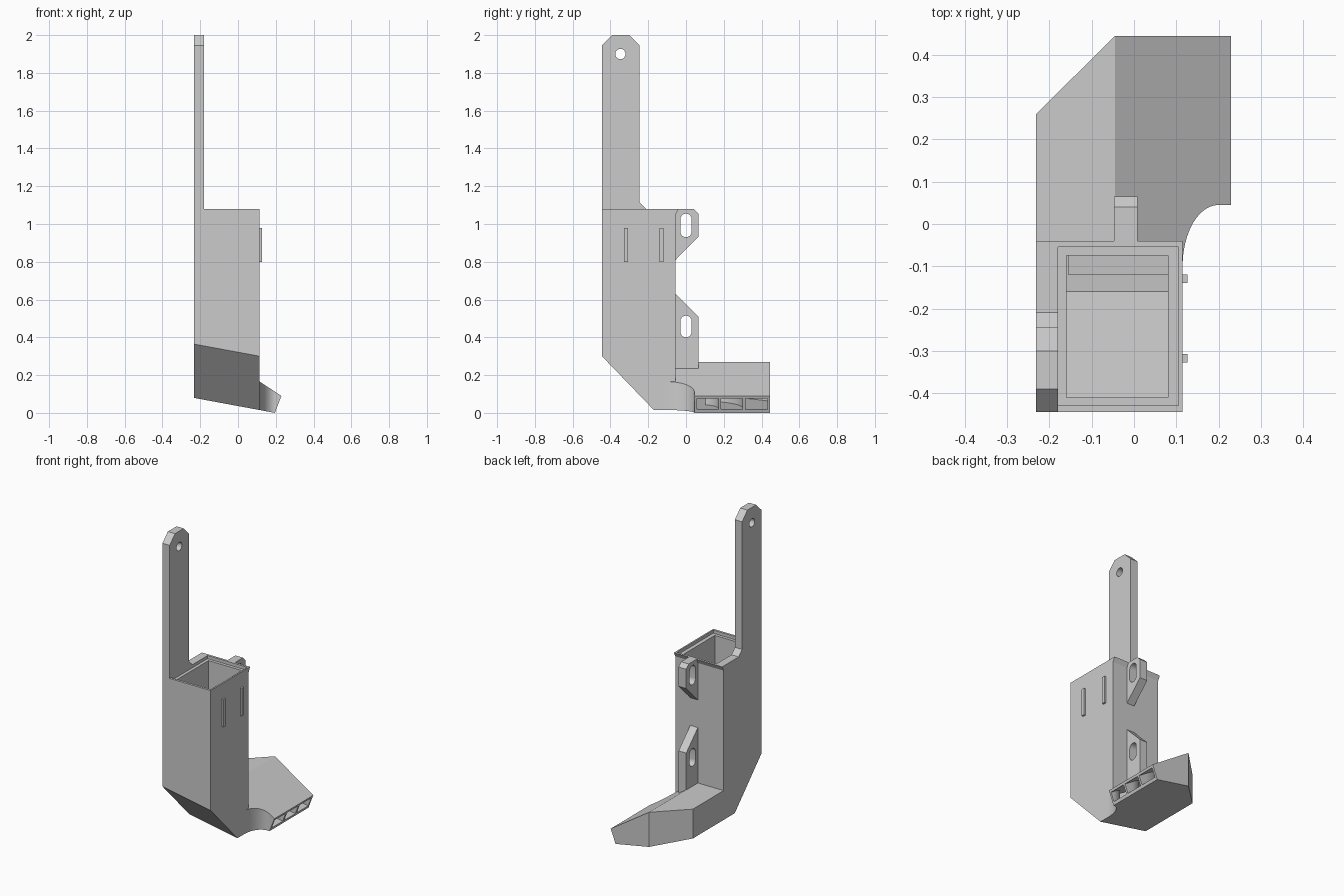
import bpy, bmesh, math

cube = bpy.data.objects.get("Cube")
if cube:
    bpy.data.objects.remove(cube, do_unlink=True)

grey = bpy.data.materials.new("plain grey")
grey.use_nodes = True
grey.diffuse_color = (0.6, 0.6, 0.6, 1)
grey.node_tree.nodes["Principled BSDF"].inputs["Base Color"].default_value = (0.6, 0.6, 0.6, 1)

LEFT, RIGHT, SLOPE = -0.232, 0.115, -0.185


def tilt(x):
    """Height change of the sloping underside at x."""
    return SLOPE * (x - RIGHT)


def prism(name, pts, axis, a, b, tilted=False):
    """Extrude a flat outline along an axis; optionally tilt its lower part."""
    bm = bmesh.new()
    place = {"x": lambda p, d: (d, p[0], p[1]),
             "y": lambda p, d: (p[0], d, p[1]),
             "z": lambda p, d: (p[0], p[1], d)}[axis]
    ends = [[bm.verts.new(place(p, d)) for p in pts] for d in (a, b)]
    for ring in ends:
        bm.faces.new(ring)
    for i in range(len(pts)):
        j = (i + 1) % len(pts)
        bm.faces.new((ends[0][i], ends[0][j], ends[1][j], ends[1][i]))
    if tilted:
        for v in bm.verts:
            if v.co.z < 0.5:
                v.co.z += tilt(v.co.x)
    bmesh.ops.recalc_face_normals(bm, faces=bm.faces)
    mesh = bpy.data.meshes.new(name)
    bm.to_mesh(mesh)
    bm.free()
    mesh.materials.append(grey)
    obj = bpy.data.objects.new(name, mesh)
    bpy.context.collection.objects.link(obj)
    return obj


def combine(obj, other, operation):
    """Apply a boolean and remove the helper."""
    mod = obj.modifiers.new("shape", "BOOLEAN")
    mod.operation, mod.solver, mod.object = operation, "EXACT", other
    bpy.context.view_layer.objects.active = obj
    bpy.ops.object.modifier_apply(modifier=mod.name)
    bpy.data.objects.remove(other, do_unlink=True)


def arc(cx, cy, rx, ry, start, end, steps):
    angles = [math.radians(start + (end - start) * i / steps) for i in range(steps + 1)]
    return [(cx + rx * math.cos(t), cy + ry * math.sin(t)) for t in angles]


def box(name, x, y, z):
    return prism(name, [(x[0], y[0]), (x[1], y[0]), (x[1], y[1]), (x[0], y[1])], "z", *z)


# Upright shaft with sloping foot and a flared rear lip
body = prism("shaft_and_duct", [(-0.445, 1.08), (-0.445, 0.3), (-0.17, 0.015),
                                (-0.055, 0.015), (-0.055, 1.05), (-0.04, 1.08)],
             "x", LEFT, RIGHT, True)

# Outlet duct: side section trimmed to its plan
duct = prism("duct", [(LEFT, 0.015 + tilt(LEFT)), (0.195, 0.015 + tilt(0.195)),
                      (0.23, 0.09), (-0.045, 0.27), (LEFT, 0.27)], "y", -0.12, 0.445)
plan = [(LEFT, -0.12), (LEFT, 0.26), (-0.045, 0.445), (0.3, 0.445), (0.3, 0.045)]
plan += arc(0.2, -0.1, 0.085, 0.145, 90, 180, 16) + [(RIGHT, -0.12)]
combine(duct, prism("plan", plan, "z", -0.1, 0.5), "INTERSECT")
combine(body, duct, "UNION")

# Hollow shaft and recessed rim
shaft = prism("shaft_hollow", [(-0.41, 1.2), (-0.41, 0.32), (-0.16, 0.045),
                               (-0.075, 0.045), (-0.075, 1.2)], "x", -0.16, 0.08, True)
combine(body, shaft, "DIFFERENCE")
combine(body, box("rim_recess", (-0.18, 0.105), (-0.43, -0.055), (1.06, 1.2)), "DIFFERENCE")

# Hollow duct with curved vanes left standing between the three outlets
hollow = prism("duct_hollow", [(-0.16, 0.035 + tilt(-0.16)), (0.3, 0.035 + tilt(0.3)),
                               (0.3, 0.075), (0.222, 0.075), (-0.05, 0.25), (-0.16, 0.25)],
               "y", -0.12, 0.432)
inner = [(-0.155, -0.12), (-0.155, 0.25), (-0.04, 0.432), (0.4, 0.432), (0.4, 0.057)]
inner += arc(0.2, -0.1, 0.12, 0.157, 90, 180, 12) + [(0.08, -0.12)]
combine(hollow, prism("inner_plan", inner, "z", -0.1, 0.5), "INTERSECT")
for y, reach in ((0.178, 0.11), (0.307, 0.2)):
    vane = [(0.4, y + 0.007)] + arc(0.17, y - reach, reach + 0.007, reach + 0.007, 90, 160, 10)
    vane += arc(0.17, y - reach, reach - 0.007, reach - 0.007, 160, 90, 10) + [(0.4, y - 0.007)]
    combine(hollow, prism("vane", vane, "z", -0.1, 0.5), "DIFFERENCE")
combine(body, hollow, "DIFFERENCE")

# Tall mounting arm with a screw hole
arm = prism("mounting_arm", [(-0.445, 1.08), (-0.21, 1.08), (-0.245, 1.115), (-0.245, 1.945),
                             (-0.3, 2.0), (-0.39, 2.0), (-0.445, 1.945)], "x", LEFT, -0.18)
combine(arm, prism("hole", arc(-0.347, 1.9, 0.027, 0.027, 0, 348.75, 31), "x", -0.4, 0), "DIFFERENCE")

# Rear brackets with slotted holes
brackets = (("upper_bracket", [(-0.055, 0.81), (0.065, 0.93), (0.065, 1.055), (0.04, 1.08),
                               (-0.042, 1.08), (-0.055, 1.05)], 0.96, 1.025),
            ("lower_bracket", [(-0.055, 0.63), (0.065, 0.51), (0.065, 0.23), (-0.055, 0.23)], 0.43, 0.485))
for name, outline, low, high in brackets:
    bracket = prism(name, outline, "x", -0.047, 0.008)
    slot = arc(0, high, 0.03, 0.03, 0, 180, 14) + arc(0, low, 0.03, 0.03, 180, 360, 14)
    combine(bracket, prism("slot", slot, "x", -0.2, 0.2), "DIFFERENCE")

# Raised ribs on the side
for name, y in (("front_rib", -0.318), ("rear_rib", -0.13)):
    box(name, (RIGHT - 0.005, 0.127), (y - 0.01, y + 0.01), (0.8, 0.98))

for obj in bpy.context.collection.objects:
    if obj.type == "MESH":
        bpy.ops.object.select_all(action="DESELECT")
        obj.select_set(True)
        bpy.context.view_layer.objects.active = obj
        bpy.ops.object.shade_smooth_by_angle(angle=math.radians(25))
